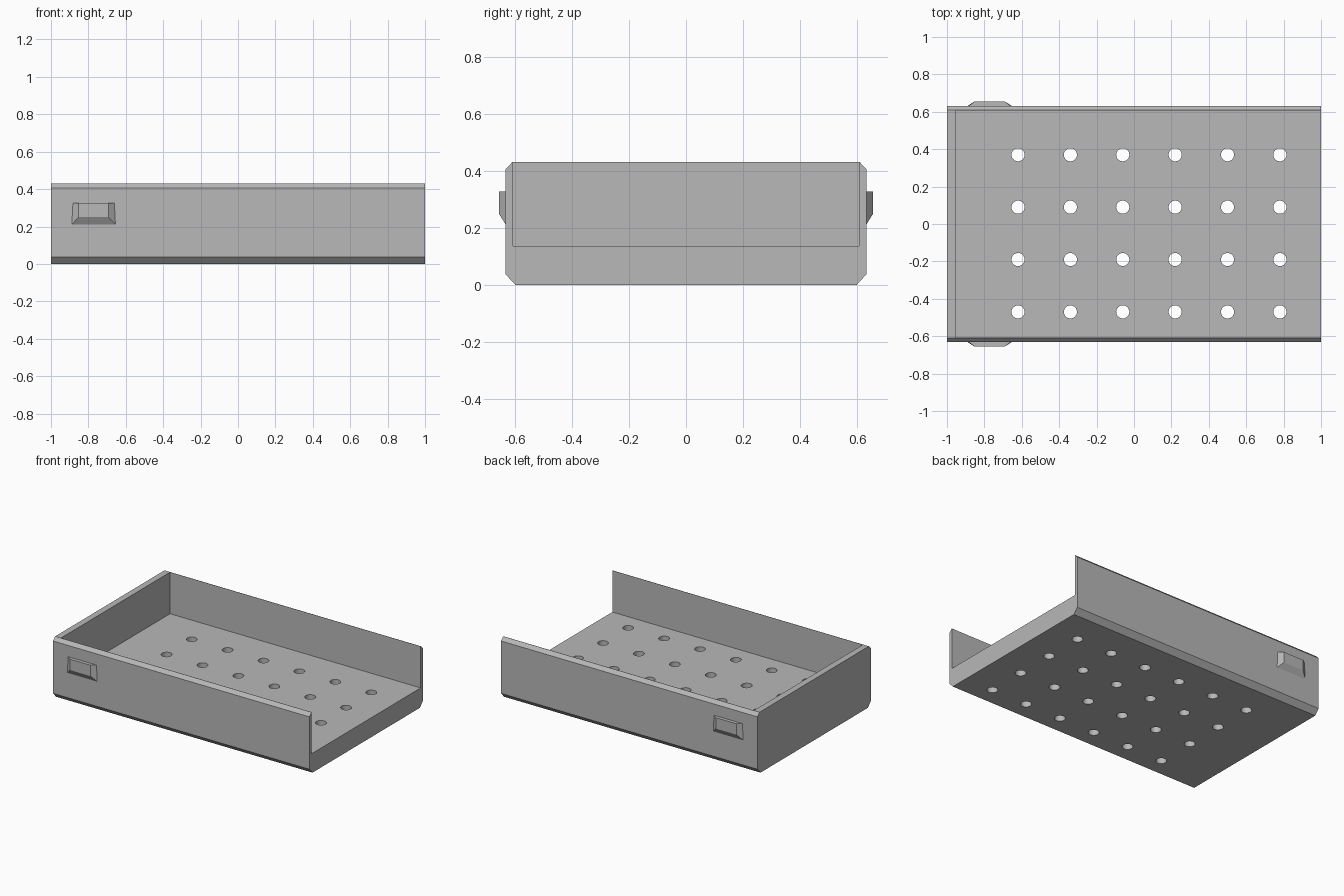
import bpy, bmesh
from mathutils import Matrix, Vector

if "Cube" in bpy.data.objects:
    bpy.data.objects.remove(bpy.data.objects["Cube"], do_unlink=True)

grey = bpy.data.materials.new("plain grey")
grey.use_nodes = True
grey.diffuse_color = (0.48, 0.48, 0.48, 1)
grey.node_tree.nodes["Principled BSDF"].inputs["Base Color"].default_value = grey.diffuse_color

HALF_W, HEIGHT = 0.632, 0.43
INNER_W, FLOOR, END_WALL = 0.607, 0.137, 0.045


def finish(name, bm):
    bmesh.ops.recalc_face_normals(bm, faces=bm.faces)
    mesh = bpy.data.meshes.new(name)
    bm.to_mesh(mesh)
    bm.free()
    mesh.materials.append(grey)
    ob = bpy.data.objects.new(name, mesh)
    bpy.context.collection.objects.link(ob)
    return ob


def cut(target, cutter):
    mod = target.modifiers.new("cut", 'BOOLEAN')
    mod.operation, mod.solver, mod.object = 'DIFFERENCE', 'EXACT', cutter
    bpy.context.view_layer.objects.active = target
    bpy.ops.object.modifier_apply(modifier=mod.name)
    bpy.data.objects.remove(cutter, do_unlink=True)


# Tray body: chamfered cross-section extruded along x
half = [(0.598, 0), (HALF_W, 0.037), (HALF_W, 0.406), (0.609, HEIGHT)]
profile = half + [(-y, z) for y, z in reversed(half)]
bm = bmesh.new()
face = bm.faces.new([bm.verts.new((-1, y, z)) for y, z in profile])
ext = bmesh.ops.extrude_face_region(bm, geom=[face])
bmesh.ops.translate(bm, vec=(2, 0, 0),
                    verts=[g for g in ext["geom"] if isinstance(g, bmesh.types.BMVert)])
tray = finish("tray", bm)

# Cavity, open at the top and at the +x end
bm = bmesh.new()
lo, hi = Vector((-1 + END_WALL, -INNER_W, FLOOR)), Vector((1.2, INNER_W, 0.6))
bmesh.ops.create_cube(bm, size=1, matrix=Matrix.Translation((lo + hi) / 2)
                      @ Matrix.Diagonal((*(hi - lo), 1)))
cut(tray, finish("cavity_cutter", bm))

# Grid of drain holes through the floor
bm = bmesh.new()
for i in range(6):
    for j in range(4):
        bmesh.ops.create_cone(bm, cap_ends=True, segments=32, radius1=0.035, radius2=0.035,
                              depth=0.4, matrix=Matrix.Translation(
                                  (-0.62 + 0.28 * i, -0.47 + 0.28 * j, 0.07)))
cut(tray, finish("hole_cutter", bm))
tray.select_set(True)
bpy.context.view_layer.objects.active = tray
bpy.ops.object.shade_smooth_by_angle(angle=0.5)


# Finger grips: flat top, sloping sides and underside
def grip(name, side):
    bm = bmesh.new()
    cx = -0.772
    base = [(-0.118, 0.21), (0.118, 0.21), (0.112, 0.327), (-0.112, 0.327)]
    outer = [(-0.08, 0.25), (0.08, 0.25), (0.08, 0.327), (-0.08, 0.327)]
    a = [bm.verts.new((cx + x, side * (HALF_W - 0.001), z)) for x, z in base]
    b = [bm.verts.new((cx + x, side * 0.656, z)) for x, z in outer]
    bm.faces.new(a)
    bm.faces.new(b)
    for i in range(4):
        k = (i + 1) % 4
        bm.faces.new((a[i], a[k], b[k], b[i]))
    return finish(name, bm)


grip("front_grip", -1)
grip("back_grip", 1)
